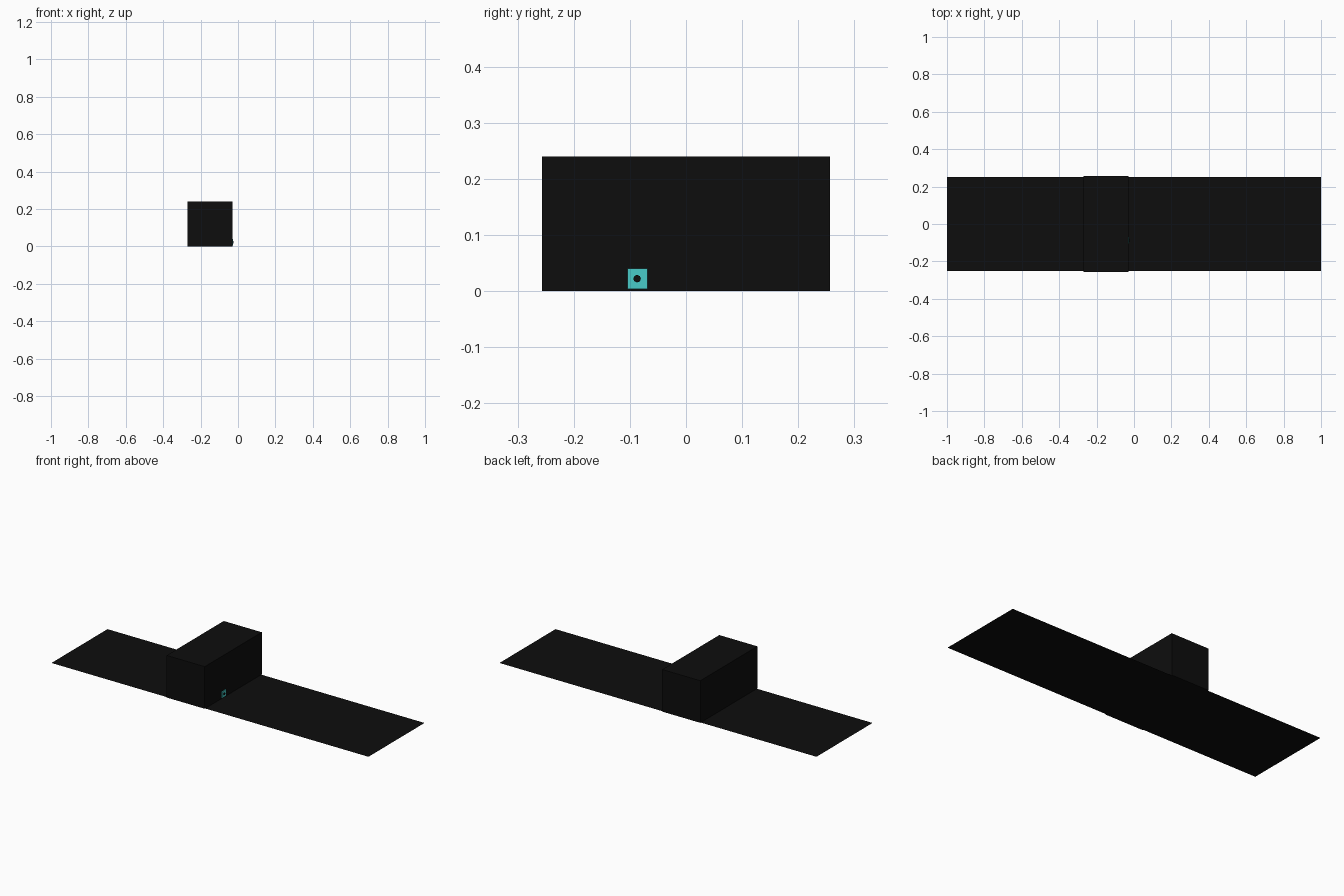
import bpy, math

if "Cube" in bpy.data.objects:
    bpy.data.objects.remove(bpy.data.objects["Cube"])


def material(name, rgb):
    m = bpy.data.materials.new(name)
    m.diffuse_color = (*rgb, 1)
    m.use_nodes = True
    m.node_tree.nodes["Principled BSDF"].inputs["Base Color"].default_value = m.diffuse_color
    return m


black = material("black", (0.004, 0.004, 0.004))
teal = material("teal", (0.065, 0.60, 0.58))


def finish(name, mat):
    ob = bpy.context.object
    ob.name = name
    bpy.ops.object.transform_apply(location=False, rotation=True, scale=True)
    ob.data.materials.append(mat)
    return ob


def box(name, lo, hi, mat):
    centre = [(a + b) / 2 for a, b in zip(lo, hi)]
    bpy.ops.mesh.primitive_cube_add(size=1, location=centre)
    bpy.context.object.scale = [b - a for a, b in zip(lo, hi)]
    return finish(name, mat)


# thin sheet the block stands on
bpy.ops.mesh.primitive_plane_add(size=1, location=(0, 0, 0))
bpy.context.object.scale = (2, 0.505, 1)
finish("base_sheet", black)

# main block
box("block", (-0.27, -0.257, 0), (-0.03, 0.257, 0.24), black)

# small switch plate on the right side, with a round button
box("switch_plate", (-0.03, -0.104, 0.004), (-0.026, -0.069, 0.04), teal)
bpy.ops.mesh.primitive_cylinder_add(vertices=16, radius=0.0065, depth=0.006,
                                    location=(-0.026, -0.087, 0.022),
                                    rotation=(0, math.pi / 2, 0))
finish("switch_button", black)
